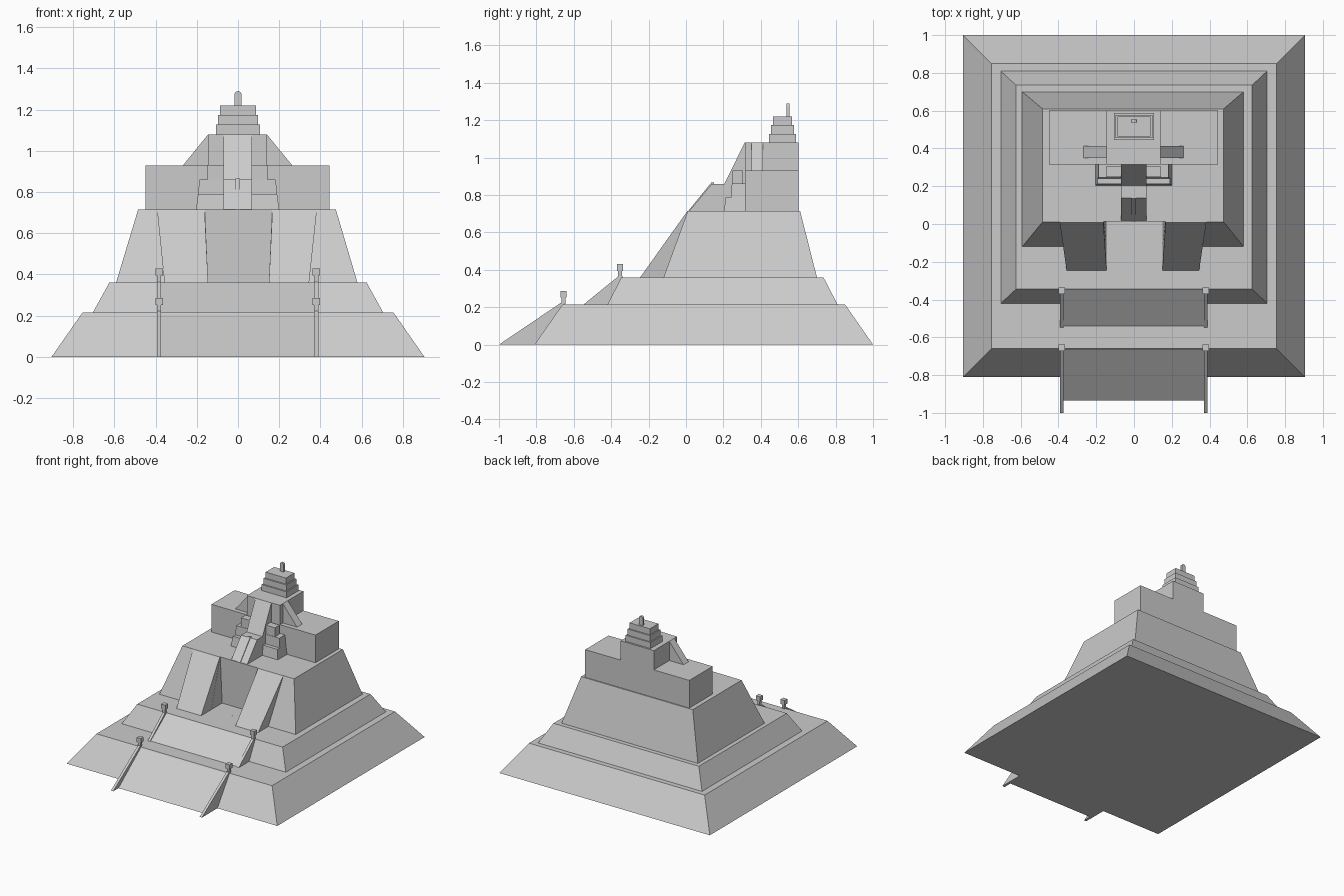
import bpy, bmesh, math

if "Cube" in bpy.data.objects:
    bpy.data.objects.remove(bpy.data.objects["Cube"])


def mesh_object(name, verts, faces):
    me = bpy.data.meshes.new(name)
    me.from_pydata(verts, [], faces)
    bm = bmesh.new()
    bm.from_mesh(me)
    bmesh.ops.recalc_face_normals(bm, faces=bm.faces)
    bm.to_mesh(me)
    bm.free()
    ob = bpy.data.objects.new(name, me)
    bpy.context.collection.objects.link(ob)
    return ob


def frustum(name, low, high, z0, z1):
    """Block between two rectangles (x0, x1, y0, y1)."""
    verts = [(x, y, z) for (a, b, c, d), z in ((low, z0), (high, z1))
             for x, y in ((a, c), (b, c), (b, d), (a, d))]
    faces = [(3, 2, 1, 0), (4, 5, 6, 7)]
    faces += [(i, (i + 1) % 4, (i + 1) % 4 + 4, i + 4) for i in range(4)]
    return mesh_object(name, verts, faces)


def box(name, x0, x1, y0, y1, z0, z1):
    return frustum(name, (x0, x1, y0, y1), (x0, x1, y0, y1), z0, z1)


def extrude(name, profile, a, b, axis="x"):
    """Prism from a (y, z) profile along x, or an (x, z) profile along y."""
    n = len(profile)
    verts = [(t, p, z) if axis == "x" else (p, t, z)
             for t in (a, b) for p, z in profile]
    faces = [tuple(range(n)), tuple(range(n, 2 * n))]
    faces += [(i, (i + 1) % n, (i + 1) % n + n, i + n) for i in range(n)]
    return mesh_object(name, verts, faces)


# Stepped platform
frustum("base_tier", (-.905, .905, -.81, 1), (-.755, .755, -.66, .85), 0, .215)
frustum("middle_tier", (-.705, .705, -.42, .81), (-.625, .625, -.345, .735), .215, .36)
tier = frustum("upper_tier", (-.592, .58, -.12, .70), (-.485, .475, .01, .61), .36, .715)

# Vertical-walled recess in the front of the upper tier
cutter = frustum("recess_cutter", (-.145, .15, -.4, .012), (-.162, .167, -.4, .012), .3601, .75)
cutter.hide_render = True
cutter.hide_viewport = True
cut = tier.modifiers.new("recess", "BOOLEAN")
cut.operation = "DIFFERENCE"
cut.solver = "EXACT"
cut.object = cutter

# Sloping buttresses either side of the recess
for side, bx, tx in (("left", (-.357, -.145), (-.393, -.162)),
                     ("right", (.15, .345), (.167, .383))):
    frustum(side + "_buttress", (*bx, -.245, .03), (*tx, .008, .03), .36, .715)

# Two stair ramps with side walls and capped posts
for name, y_ramp, y_wall, y1, z0, z1 in (("lower", -.935, -1.0, -.655, 0, .217),
                                         ("upper", -.54, -.547, -.345, .215, .361)):
    extrude(name + "_stair_ramp", [(y_ramp, z0), (y1, z1 - .002), (y1, z0)], -.38, .378)
    for x in (-.383, .38):
        extrude(name + "_stair_wall", [(y_wall, z0), (y1 - .015, z1 + .006),
                                       (y1 + .005, z1 + .006), (y1 + .005, z0)],
                x - .01, x + .01)
        yc = y1 if name == "lower" else y1 - .008
        box(name + "_post", x - .01, x + .01, yc - .01, yc + .01, z1, z1 + .04)
        box(name + "_post_cap", x - .018, x + .018, yc - .017, yc + .017, z1 + .034, z1 + .069)

# Temple building: wide hall and raised centre
box("temple_hall", -.45, .445, .316, .602, .715, .93)
box("temple_centre", -.145, .14, .316, .602, .93, 1.08)
for side, x0, x1 in (("left", -.145, -.267), ("right", .14, .263)):
    extrude(side + "_wing", [(x0, .93), (x1, .93), (x0, 1.08)], .35, .412, "y")

# Temple stair with a landing and a central ridge
extrude("temple_stair", [(.018, .715), (.138, .86), (.205, .86), (.314, 1.08),
                         (.33, 1.08), (.33, .715)], -.07, .067)
extrude("stair_ridge", [(.012, .715), (.135, .866), (.15, .866), (.15, .715)], -.012, .01)

# Stepped pedestals flanking the temple stair
for side, s in (("left", -1), ("right", 1)):
    def span(a):
        return sorted((s * a - .002, s * .06))
    frustum(side + "_pedestal_foot", (*span(.202), .203, .32), (*span(.192), .213, .32), .715, .79)
    frustum(side + "_pedestal_body", (*span(.192), .242, .32), (*span(.185), .245, .32), .79, .862)
    box(side + "_pedestal_top", *span(.146), .248, .305, .862, .932)

# Roof tower
for i in range(3):
    d = .01 * i
    box("roof_step", -.107 + d, .107 - d, .444 + d, .588 - d, 1.08 + .047 * i, 1.127 + .047 * i)

# Rounded slab finial
arc = [(.017 * math.cos(math.pi * k / 10), 1.273 + .017 * math.sin(math.pi * k / 10))
       for k in range(11)]
extrude("finial", arc + [(-.017, 1.22), (.017, 1.22)], .537, .554, "y")
